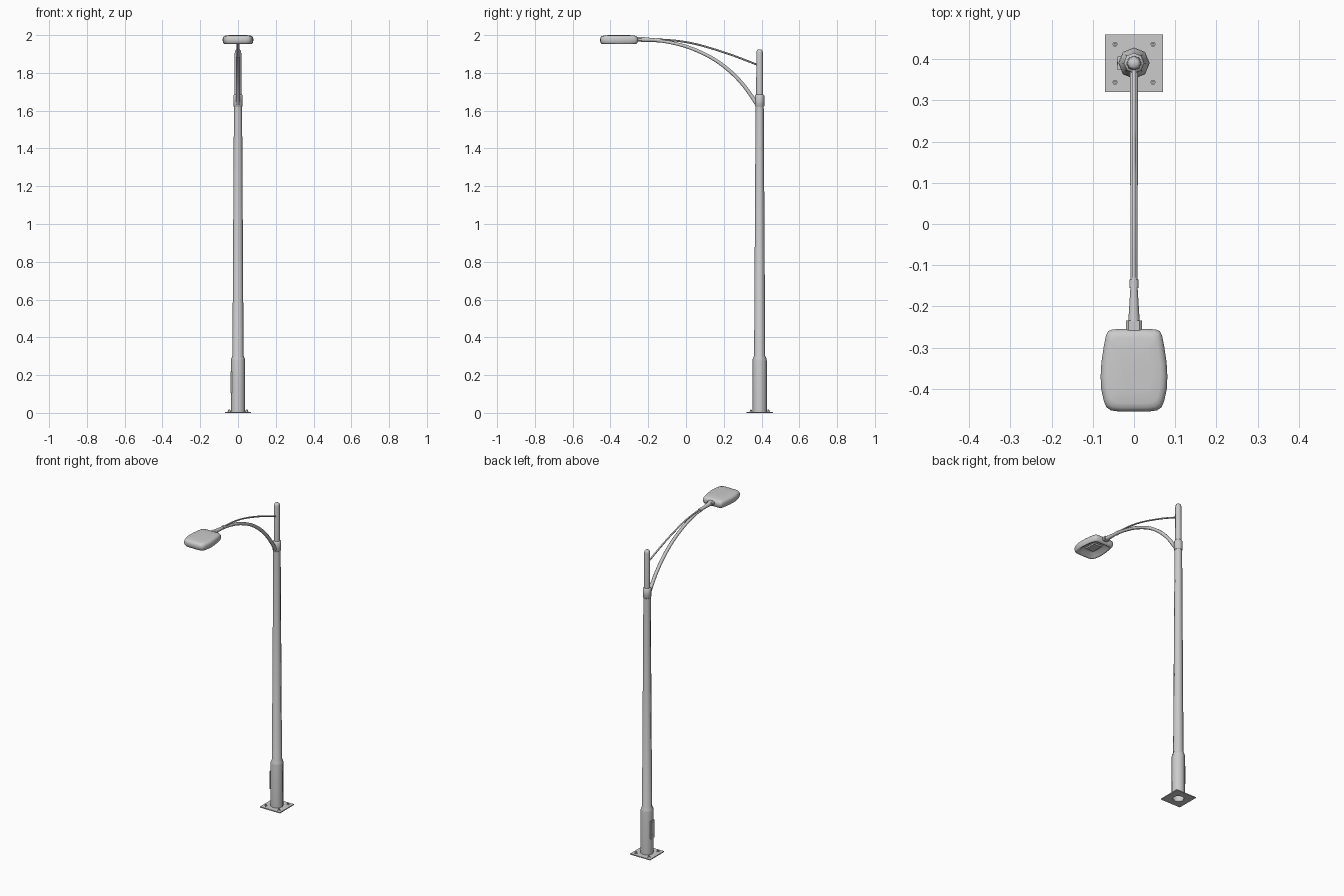
import bpy, bmesh, math
from mathutils import Vector

if "Cube" in bpy.data.objects:
    bpy.data.objects.remove(bpy.data.objects["Cube"])

PY = 0.39  # pole centre in y


def loft(name, rings, cap0=True, cap1=True, closed=False, angle=40):
    """Skin a list of equally sized point rings."""
    bm = bmesh.new()
    vr = [[bm.verts.new(p) for p in r] for r in rings]
    pairs = list(zip(vr, vr[1:])) + ([(vr[-1], vr[0])] if closed else [])
    for a, b in pairs:
        for i in range(len(a)):
            j = (i + 1) % len(a)
            bm.faces.new((a[i], a[j], b[j], b[i]))
    if not closed and cap0:
        bm.faces.new(vr[0][::-1])
    if not closed and cap1:
        bm.faces.new(vr[-1])
    bmesh.ops.recalc_face_normals(bm, faces=bm.faces)
    me = bpy.data.meshes.new(name)
    bm.to_mesh(me)
    bm.free()
    ob = bpy.data.objects.new(name, me)
    bpy.context.collection.objects.link(ob)
    bpy.context.view_layer.objects.active = ob
    bpy.ops.object.select_all(action='DESELECT')
    ob.select_set(True)
    bpy.ops.object.shade_smooth_by_angle(angle=math.radians(angle))
    return ob


def circle(r, z, n, x=0.0, y=PY):
    return [(x + r * math.cos(2 * math.pi * i / n), y + r * math.sin(2 * math.pi * i / n), z)
            for i in range(n)]


def lathe(name, prof, n=8, x=0.0, y=PY, cap0=True, angle=50):
    return loft(name, [circle(r, z, n, x, y) for r, z in prof], cap0, True, angle=angle)


def lathe_y(name, prof, n=12):
    """Turned part along y; profile rows are (radius, y, z)."""
    return loft(name, [[(r * math.cos(2 * math.pi * i / n), y, z + r * math.sin(2 * math.pi * i / n))
                        for i in range(n)] for r, y, z in prof])


def tube(name, pts, n=8):
    """Round bar through (y, z, radius) points, smoothed with Catmull-Rom."""
    P = [Vector(p) for p in pts]
    P = [2 * P[0] - P[1]] + P + [2 * P[-1] - P[-2]]
    path = []
    for k in range(1, len(P) - 2):
        a, b, c, d = P[k - 1:k + 3]
        for s in range(4):
            t = s / 4
            path.append(0.5 * (2 * b + (c - a) * t + (2 * a - 5 * b + 4 * c - d) * t * t
                               + (3 * b - a - 3 * c + d) * t ** 3))
    path.append(P[-2])
    rings = []
    for i, p in enumerate(path):
        q = path[min(i + 1, len(path) - 1)] - path[max(i - 1, 0)]
        ln = math.hypot(q.x, q.y)
        ny, nz = -q.y / ln, q.x / ln
        ring = []
        for k in range(n):
            w = 2 * math.pi * (k + 0.5) / n
            u = p.z * math.sin(w)
            ring.append((p.z * math.cos(w), p.x + u * ny, p.y + u * nz))
        rings.append(ring)
    return loft(name, rings, angle=60)


def box(name, x0, x1, y0, y1, z0, z1):
    return loft(name, [[(x0, y0, z), (x1, y0, z), (x1, y1, z), (x0, y1, z)] for z in (z0, z1)], angle=30)


# base plate with the octagonal cable hole
def square(h, z):
    return [(max(-h, min(h, 2 * h * round(math.cos(i * math.pi / 4), 3))),
             PY + max(-h, min(h, 2 * h * round(math.sin(i * math.pi / 4), 3))), z) for i in range(8)]


loft("base_plate", [square(0.07, 0), square(0.07, 0.006), circle(0.033, 0.006, 8), circle(0.033, 0, 8)],
     closed=True, angle=30)

# anchor bolts: washer, nut and stud
for sx in (-1, 1):
    for sy in (-1, 1):
        bx, by = sx * 0.046, PY + sy * 0.046
        lathe("anchor_washer", [(0.0085, 0.006), (0.0085, 0.008)], 12, bx, by)
        lathe("anchor_nut", [(0.0065, 0.008), (0.0065, 0.014)], 6, bx, by)
        lathe("anchor_stud", [(0.0035, 0.014), (0.0035, 0.018)], 8, bx, by)

# pole: wide base section, tapered shaft, thin top
lathe("pole", [(0.038, 0.004), (0.038, 0.275), (0.036, 0.288), (0.0295, 0.302), (0.0215, 1.63),
               (0.0185, 1.69), (0.0175, 1.905), (0.015, 1.918), (0.010, 1.923)], 8, cap0=False)
# bracket collar
lathe("arm_collar", [(0.022, 1.622), (0.025, 1.626), (0.025, 1.68), (0.0195, 1.686)], 8)

# service door on the left of the base, with lock and hinge
box("service_door", -0.0395, -0.028, PY - 0.016, PY + 0.016, 0.105, 0.22)
for z in (0.12, 0.2):
    box("door_lock", -0.041, -0.038, PY - 0.004, PY + 0.004, z, z + 0.008)

# curved arm and thin upper stay
tube("main_arm", [(0.378, 1.628, 0.011), (0.345, 1.68, 0.011), (0.29, 1.752, 0.0105), (0.22, 1.82, 0.0105),
                  (0.13, 1.883, 0.010), (0.02, 1.933, 0.0095), (-0.07, 1.958, 0.009), (-0.15, 1.972, 0.0085)])
tube("upper_stay", [(0.38, 1.842, 0.005), (0.23, 1.899, 0.005), (0.07, 1.948, 0.005), (-0.04, 1.969, 0.005),
                    (-0.14, 1.977, 0.005)], 6)

# lamp neck
lathe_y("neck_collar", [(0.0115, -0.134, 1.972), (0.0115, -0.155, 1.973)])
lathe_y("neck_cone", [(0.0085, -0.15, 1.973), (0.014, -0.238, 1.977)])
loft("neck_socket", [[(x, y, 1.977 + z) for x, z in ((-.02, -.006), (-.013, -.012), (.013, -.012), (.02, -.006),
                     (.02, .006), (.013, .012), (-.013, .012), (-.02, .006))] for y in (-0.234, -0.27)], angle=30)

# lamp head: half outline mirrored in x, lofted over the shell and into the recess
half = [(0.035, -0.455), (0.056, -0.452), (0.067, -0.444), (0.073, -0.43), (0.0795, -0.40), (0.081, -0.37),
        (0.079, -0.335), (0.073, -0.295), (0.068, -0.27), (0.063, -0.26), (0.052, -0.2555), (0.03, -0.2545)]
outline = half + [(-x, y) for x, y in half[::-1]]
CY = -0.355


def head_ring(s, z):
    return [(x * s, CY + (y - CY) * s, z) for x, y in outline]


loft("lamp_head", [head_ring(s, z) for s, z in (
    (0.50, 1.977), (0.60, 1.975), (0.80, 1.955), (0.86, 1.952), (0.92, 1.953), (0.975, 1.960), (1.0, 1.970),
    (1.0, 1.980), (0.975, 1.988), (0.91, 1.995), (0.80, 1.998), (0.5, 2.0))], angle=45)
# light panel inside the recess
box("light_panel", -0.026, 0.026, CY - 0.035, CY + 0.035, 1.968, 1.978)
